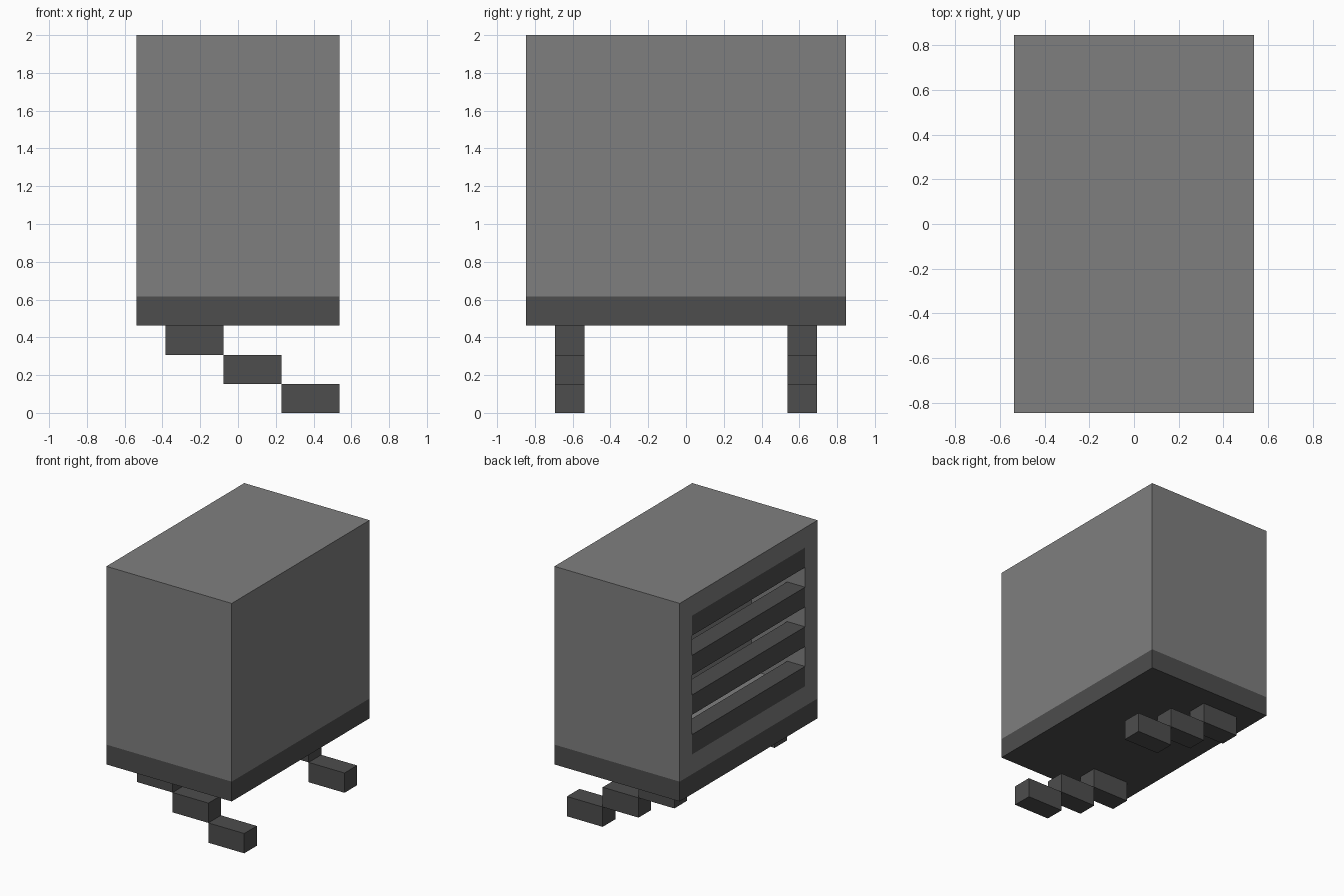
import bpy, bmesh
from mathutils import Vector

if "Cube" in bpy.data.objects:
    bpy.data.objects.remove(bpy.data.objects["Cube"])

U = 2 / 13  # block unit: the model is 7 x 11 x 13 blocks


def material(name, value):
    m = bpy.data.materials.new(name)
    m.diffuse_color = (value, value, value, 1)
    m.use_nodes = True
    m.node_tree.nodes["Principled BSDF"].inputs["Base Color"].default_value = m.diffuse_color
    return m


light = material("light grey", 0.212)
dark = material("dark grey", 0.075)


def finish(name, bm, mat):
    mesh = bpy.data.meshes.new(name)
    bmesh.ops.recalc_face_normals(bm, faces=bm.faces)
    bm.to_mesh(mesh)
    bm.free()
    mesh.materials.append(mat)
    obj = bpy.data.objects.new(name, mesh)
    bpy.context.collection.objects.link(obj)
    return obj


def block(lo, hi):
    """Box between two corners given in block units."""
    bm = bmesh.new()
    bmesh.ops.create_cube(bm, size=1)
    lo, hi = Vector(lo) * U, Vector(hi) * U
    bmesh.ops.scale(bm, vec=hi - lo, verts=bm.verts)
    bmesh.ops.translate(bm, vec=(lo + hi) / 2, verts=bm.verts)
    return bm


# Housing: left face inset and pushed in to make the vent cavity
bm = block((-3.5, -5.5, 4), (3.5, 5.5, 13))
bm.normal_update()
left = min(bm.faces, key=lambda f: f.calc_center_median().x)
bmesh.ops.inset_region(bm, faces=[left], thickness=U, use_even_offset=True)
cavity = bmesh.ops.extrude_face_region(bm, geom=[left])
bmesh.ops.translate(bm, vec=(3 * U, 0, 0),
                    verts=[v for v in cavity["geom"] if isinstance(v, bmesh.types.BMVert)])
if left.is_valid:
    bmesh.ops.delete(bm, geom=[left], context="FACES_ONLY")
finish("housing", bm, light)

# Base plate
finish("base_plate", block((-3.5, -5.5, 3), (3.5, 5.5, 4)), dark)

# Vent slats, every second block
for i in range(4):
    z = 5 + 2 * i
    finish(f"vent_slat_{i + 1}", block((-3.5, -4.5, z), (-2.5, 4.5, z + 1)), dark)

# Two stepped legs
for side, y in (("front", -4), ("back", 4)):
    for i in range(3):
        x = 1.5 - 2 * i
        finish(f"{side}_leg_step_{i + 1}",
               block((x, y - 0.5, i), (x + 2, y + 0.5, i + 1)), dark)
